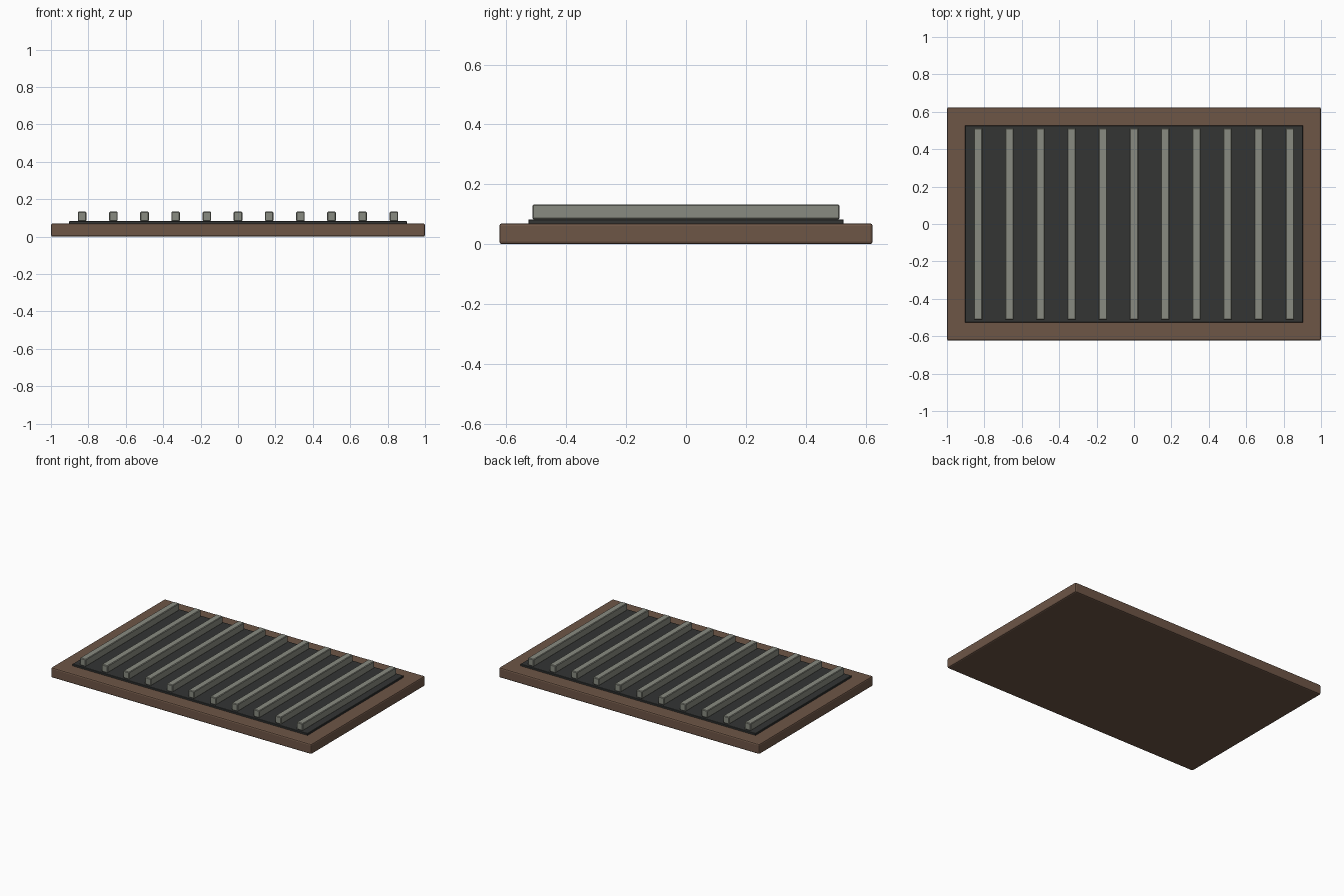
import bpy

if "Cube" in bpy.data.objects:
    bpy.data.objects.remove(bpy.data.objects["Cube"])


def material(name, rgb):
    m = bpy.data.materials.new(name)
    m.diffuse_color = (*rgb, 1)
    m.use_nodes = True
    m.node_tree.nodes["Principled BSDF"].inputs["Base Color"].default_value = m.diffuse_color
    return m


def box(name, size, x, z0, mat, bevel, segments=2):
    # Bevelled box standing on height z0
    bpy.ops.mesh.primitive_cube_add(size=1, location=(x, 0, z0 + size[2] / 2))
    ob = bpy.context.object
    ob.name = name
    ob.scale = size
    bpy.ops.object.transform_apply(location=False, rotation=False, scale=True)
    mod = ob.modifiers.new("soft_edges", "BEVEL")
    mod.width = bevel
    mod.segments = segments
    ob.data.materials.append(mat)
    return ob


wood = material("brown_wood", (0.155, 0.092, 0.062))
dark = material("dark_panel", (0.033, 0.035, 0.034))
metal = material("grey_slat", (0.25, 0.26, 0.22))

# Wooden base board
box("base_board", (2.0, 1.248, 0.07), 0, 0, wood, 0.009)

# Dark inset panel on top
box("dark_panel", (1.806, 1.054, 0.018), 0, 0.065, dark, 0.002, 1)

# Row of eleven raised slats
for i in range(11):
    box(f"slat_{i + 1}", (0.046, 1.026, 0.05), (i - 5) / 6, 0.083, metal, 0.004, 1)
